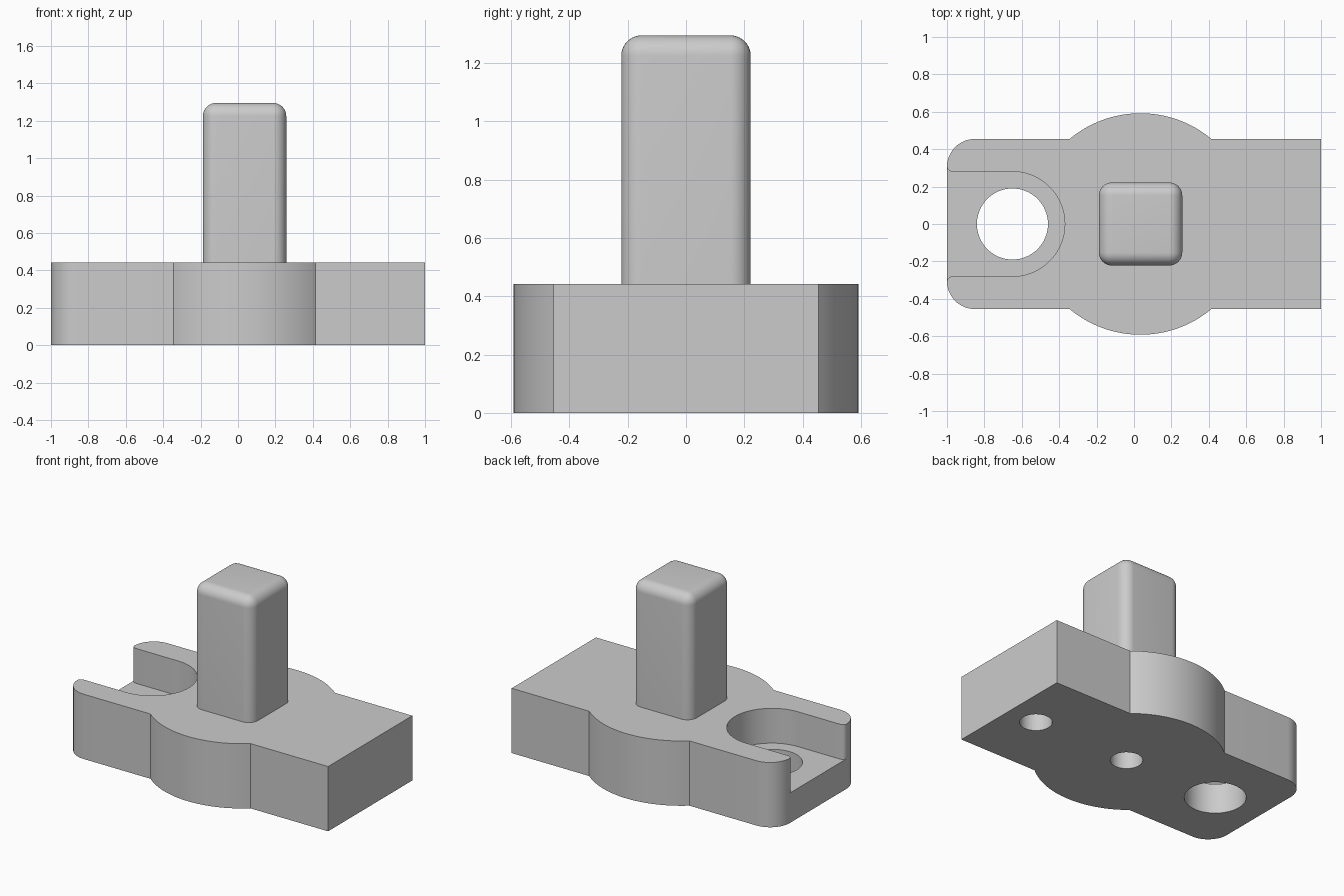
import bpy, bmesh, math

if "Cube" in bpy.data.objects:
    bpy.data.objects.remove(bpy.data.objects["Cube"])

grey = bpy.data.materials.new("light_grey")
grey.diffuse_color = (0.6, 0.6, 0.6, 1)
grey.use_nodes = True
grey.node_tree.nodes["Principled BSDF"].inputs["Base Color"].default_value = grey.diffuse_color


def arc(cx, cy, r, a0, a1, n):
    """Points on an arc, angles in degrees."""
    return [(cx + r * math.cos(math.radians(a0 + (a1 - a0) * i / n)),
             cy + r * math.sin(math.radians(a0 + (a1 - a0) * i / n)))
            for i in range(n + 1)]


def prism(name, pts, z0, z1):
    """Extrude a counter-clockwise outline from z0 to z1."""
    bm = bmesh.new()
    face = bm.faces.new([bm.verts.new((x, y, z0)) for x, y in pts])
    ext = bmesh.ops.extrude_face_region(bm, geom=[face])["geom"]
    bmesh.ops.translate(bm, vec=(0, 0, z1 - z0),
                        verts=[v for v in ext if isinstance(v, bmesh.types.BMVert)])
    bmesh.ops.recalc_face_normals(bm, faces=bm.faces)
    return finish(name, bm)


def finish(name, bm):
    me = bpy.data.meshes.new(name)
    bm.to_mesh(me)
    bm.free()
    ob = bpy.data.objects.new(name, me)
    bpy.context.collection.objects.link(ob)
    me.materials.append(grey)
    return ob


def select(ob):
    bpy.ops.object.select_all(action='DESELECT')
    ob.select_set(True)
    bpy.context.view_layer.objects.active = ob


def cut(ob, cutter):
    mod = ob.modifiers.new("cut", 'BOOLEAN')
    mod.operation, mod.solver, mod.object = 'DIFFERENCE', 'EXACT', cutter
    select(ob)
    bpy.ops.object.modifier_apply(modifier=mod.name)
    bpy.data.objects.remove(cutter)


W, TOP, CX, R = 0.455, 0.443, 0.035, 0.592
a = math.degrees(math.asin(W / R))

# base plate: bulging sides, two rounded corners at the left end
outline = [(1, -W), (1, W)]
outline += arc(CX, 0, R, a, 180 - a, 32)
outline += arc(-0.85, W - 0.15, 0.15, 90, 180, 16)
outline += arc(-0.85, -W + 0.15, 0.15, 180, 270, 16)
outline += arc(CX, 0, R, 180 + a, 360 - a, 32)
base = prism("base_plate", outline, 0, TOP)

# open slot with softened mouth
upper = arc(-0.97, 0.31, 0.03, 270, 180, 6) + [(-1.1, 0.31)]
lower = [(x, -y) for x, y in reversed(upper)]
slot = arc(-0.65, 0, 0.28, -90, 90, 48) + upper + lower
cut(base, prism("slot_cutter", slot, 0.205, 0.6))

# through hole in the slot, two blind holes underneath
for x, r, z in ((-0.65, 0.19, 0.6), (0.06, 0.1, 0.25), (0.785, 0.1, 0.25)):
    cut(base, prism("hole_cutter", arc(x, 0, r, 0, 360, 64)[:-1], -0.1, z))

# square post with rounded sides and top
bm = bmesh.new()
bmesh.ops.create_cube(bm, size=1)
z0, z1 = TOP - 0.003, 1.295
bmesh.ops.scale(bm, vec=(0.446, 0.444, z1 - z0), verts=bm.verts)
bmesh.ops.translate(bm, vec=(CX, 0, (z0 + z1) / 2), verts=bm.verts)
edges = [e for e in bm.edges if max(v.co.z for v in e.verts) > 1]
bmesh.ops.bevel(bm, geom=edges, offset=0.07, segments=10, profile=0.5, affect='EDGES')
post = finish("post", bm)

for ob in (base, post):
    select(ob)
    bpy.ops.object.shade_smooth_by_angle(angle=math.radians(30))
